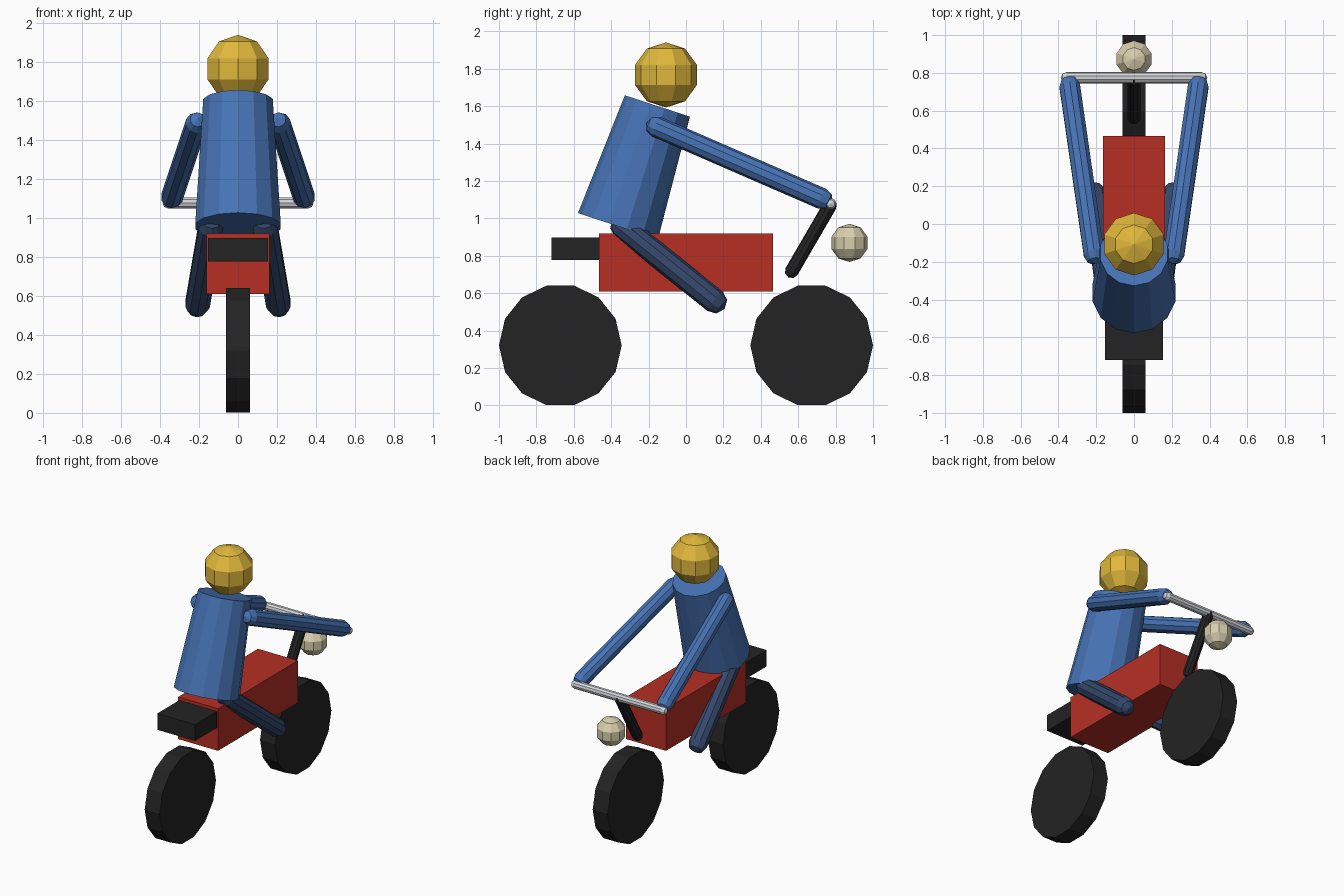
import bpy, bmesh, math
from mathutils import Vector

if "Cube" in bpy.data.objects:
    bpy.data.objects.remove(bpy.data.objects["Cube"])


def material(name, rgb):
    m = bpy.data.materials.new(name)
    m.diffuse_color = (*rgb, 1)
    m.use_nodes = True
    m.node_tree.nodes["Principled BSDF"].inputs["Base Color"].default_value = m.diffuse_color
    return m


RED = material("red paint", (0.47, 0.028, 0.018))
BLACK = material("black rubber", (0.017, 0.017, 0.017))
BLUE = material("blue jacket", (0.062, 0.17, 0.46))
NAVY = material("navy trousers", (0.035, 0.065, 0.15))
YELLOW = material("yellow helmet", (0.75, 0.48, 0.045))
CREAM = material("cream lamp", (0.69, 0.62, 0.42))
SILVER = material("silver metal", (0.65, 0.66, 0.69))


def finish(name, bm, mat):
    bmesh.ops.recalc_face_normals(bm, faces=bm.faces)
    me = bpy.data.meshes.new(name)
    bm.to_mesh(me)
    bm.free()
    me.materials.append(mat)
    ob = bpy.data.objects.new(name, me)
    bpy.context.collection.objects.link(ob)
    return ob


def lathe(name, origin, axis, profile, sides, mat):
    """Turn (radius, height) points around an axis; radius 0 makes a pole."""
    d = Vector(axis).normalized()
    u = Vector((1, 0, 0)).cross(d)
    u = u.normalized() if u.length > 0.01 and abs(d.x) < 0.99 else Vector((0, 1, 0))
    v = d.cross(u)
    bm = bmesh.new()
    rings = []
    for r, h in profile:
        c = Vector(origin) + d * h
        if r == 0:
            rings.append([bm.verts.new(c)] * sides)
        else:
            rings.append([bm.verts.new(c + r * (u * math.cos(a) + v * math.sin(a)))
                          for a in (2 * math.pi * i / sides for i in range(sides))])
    for lo, hi in zip(rings, rings[1:]):
        for i in range(sides):
            j = (i + 1) % sides
            quad = list(dict.fromkeys((lo[i], lo[j], hi[j], hi[i])))
            bm.faces.new(quad)
    for ring in (rings[0], rings[-1]):
        if ring[0] is not ring[1]:
            bm.faces.new(ring)
    return finish(name, bm, mat)


def ball(name, center, r, mat):
    prof = [(0, -r)]
    for deg in (-54, -18, 18, 54):
        a = math.radians(deg)
        prof.append((r * math.cos(a), r * math.sin(a)))
    return lathe(name, center, (0, 0, 1), prof + [(0, r)], 10, mat)


def capsule(name, a, b, r, mat):
    a, b = Vector(a), Vector(b)
    n, k = (b - a).length, r * math.sqrt(0.5)
    prof = [(0, -r), (k, -k), (r, 0), (r, n), (k, n + k), (0, n + r)]
    return lathe(name, a, b - a, prof, 10, mat)


def box(name, lo, hi, mat):
    bm = bmesh.new()
    bmesh.ops.create_cube(bm, size=1)
    for vert in bm.verts:
        vert.co = [(l + h) / 2 + c * (h - l) for l, h, c in zip(lo, hi, vert.co)]
    return finish(name, bm, mat)


# Wheels
for name, y in (("rear_wheel", -0.672), ("front_wheel", 0.672)):
    lathe(name, (-0.061, y, 0.321), (1, 0, 0), [(0.328, 0), (0.328, 0.122)], 14, BLACK)

# Body and tail
box("body", (-0.163, -0.465, 0.61), (0.163, 0.465, 0.92), RED)
box("tail_seat", (-0.154, -0.72, 0.778), (0.154, -0.25, 0.898), BLACK)

# Steering and lamp
capsule("fork", (0, 0.565, 0.717), (0, 0.77, 1.07), 0.037, BLACK)
capsule("handlebar", (-0.358, 0.774, 1.078), (0.358, 0.774, 1.078), 0.03, SILVER)
ball("headlamp", (0, 0.874, 0.869), 0.102, CREAM)

# Rider
base, top = Vector((0, -0.364, 0.958)), Vector((0, -0.153, 1.601))
lathe("torso", base, top - base, [(0.225, 0), (0.183, (top - base).length)], 14, BLUE)
ball("helmet", (0, -0.107, 1.767), 0.174, YELLOW)
for side, s in (("left", -1), ("right", 1)):
    capsule(side + "_arm", (s * 0.212, -0.158, 1.49), (s * 0.34, 0.728, 1.105), 0.057, BLUE)
    capsule(side + "_leg", (s * 0.14, -0.34, 0.955), (s * 0.208, 0.155, 0.557), 0.066, NAVY)
